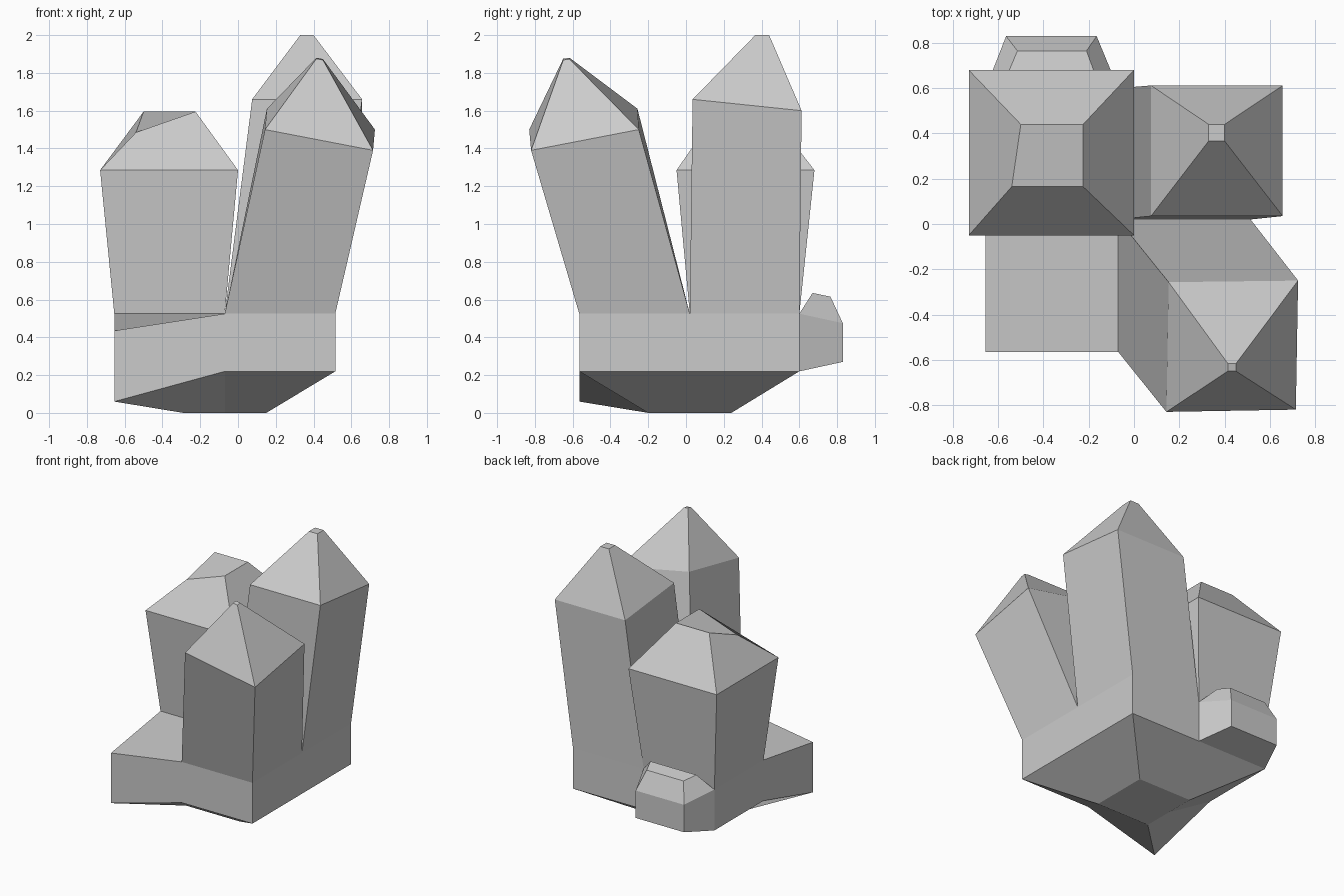
import bpy, bmesh

if "Cube" in bpy.data.objects:
    bpy.data.objects.remove(bpy.data.objects["Cube"])

X = (-0.655, -0.07, 0.515)   # grid lines of the rock
Y = (-0.565, 0.02, 0.60)
TOP, LOW = 0.525, 0.22


def loft(name, rings, bottom=False, top=True, skip=(), extra=()):
    """Join counter-clockwise rings from low to high; skip holds (level, side) left open."""
    bm = bmesh.new()
    rows = [[bm.verts.new(p) for p in ring] for ring in rings]
    n = len(rows[0])
    for level, (a, b) in enumerate(zip(rows, rows[1:])):
        for i in range(n):
            if (level, i) not in skip:
                j = (i + 1) % n
                bm.faces.new((a[i], a[j], b[j], b[i]))
    if bottom:
        bm.faces.new(rows[0][::-1])
    if top:
        bm.faces.new(rows[-1])
    for quad in extra:
        verts = [bm.verts.new(p) for p in quad]
        bm.faces.new(verts)
    bmesh.ops.remove_doubles(bm, verts=bm.verts, dist=0.0005)
    mesh = bpy.data.meshes.new(name)
    bm.to_mesh(mesh)
    bm.free()
    obj = bpy.data.objects.new(name, mesh)
    bpy.context.collection.objects.link(obj)
    return obj


def rect(x0, x1, y0, y1, z):
    """Rectangle; z is one height or four (front left, front right, back right, back left)."""
    zs = z if isinstance(z, tuple) else (z,) * 4
    return [(x0, y0, zs[0]), (x1, y0, zs[1]), (x1, y1, zs[2]), (x0, y1, zs[3])]


def ring8(xs, ys, z, corner_z):
    """Eight points round a 3x3 grid, starting at the front left corner."""
    idx = [(0, 0), (1, 0), (2, 0), (2, 1), (2, 2), (1, 2), (0, 2), (0, 1)]
    return [(xs[i], ys[j], corner_z if i == j == 0 else z) for i, j in idx]


# Rock base: tapered underside, straight walls, exposed front left top
# (the spots where crystals grow are left open)
loft("rock_base",
     [ring8((-0.29, -0.07, 0.15), (-0.20, 0.02, 0.24), 0, 0),
      ring8(X, Y, LOW, 0.06),
      ring8(X, Y, TOP, 0.435)],
     bottom=True, top=False, skip={(1, 5)},
     extra=[rect(X[0], X[1], Y[0], Y[1], (0.435, TOP, TOP, TOP))])

# Back left crystal: short, flaring, with a chipped tip
loft("back_left_crystal",
     [rect(X[0], X[1], Y[1], Y[2], TOP),
      rect(-0.73, 0.0, -0.05, 0.68, 1.285),
      [(-0.54, 0.165, 1.485), (-0.225, 0.165, 1.595),
       (-0.225, 0.44, 1.595), (-0.50, 0.44, 1.595)]])

# Back right crystal: the tallest
loft("back_right_crystal",
     [rect(X[1], X[2], Y[1], Y[2], TOP),
      rect(0.075, 0.657, 0.035, 0.612, (1.66, 1.66, 1.60, 1.60)),
      rect(0.33, 0.40, 0.367, 0.44, 2.0)])

# Front right crystal: leans forward and to the right
loft("front_right_crystal",
     [rect(X[1], X[2], Y[0], Y[1], TOP),
      [(0.143, -0.83, 1.50), (0.715, -0.82, 1.39),
       (0.725, -0.25, 1.50), (0.153, -0.257, 1.61)],
      rect(0.415, 0.45, -0.65, -0.617, (1.875, 1.868, 1.873, 1.88))])


def stub(back, front, y0, y1, z0, z1):
    """Trapezoid ring for the small crystal, narrower away from the rock."""
    return [(back[0], y0, z0), (back[1], y0, z0), (front[1], y1, z1), (front[0], y1, z1)]


# Small crystal growing out of the back wall
outer = (-0.565, -0.165)
loft("small_back_crystal",
     [stub(X[:2], outer, Y[2], 0.83, LOW, 0.27),
      stub(X[:2], outer, Y[2], 0.83, TOP, 0.475),
      stub((-0.555, -0.175), (-0.515, -0.21), 0.67, 0.765, 0.635, 0.615)],
     bottom=True, skip={(0, 0)})
